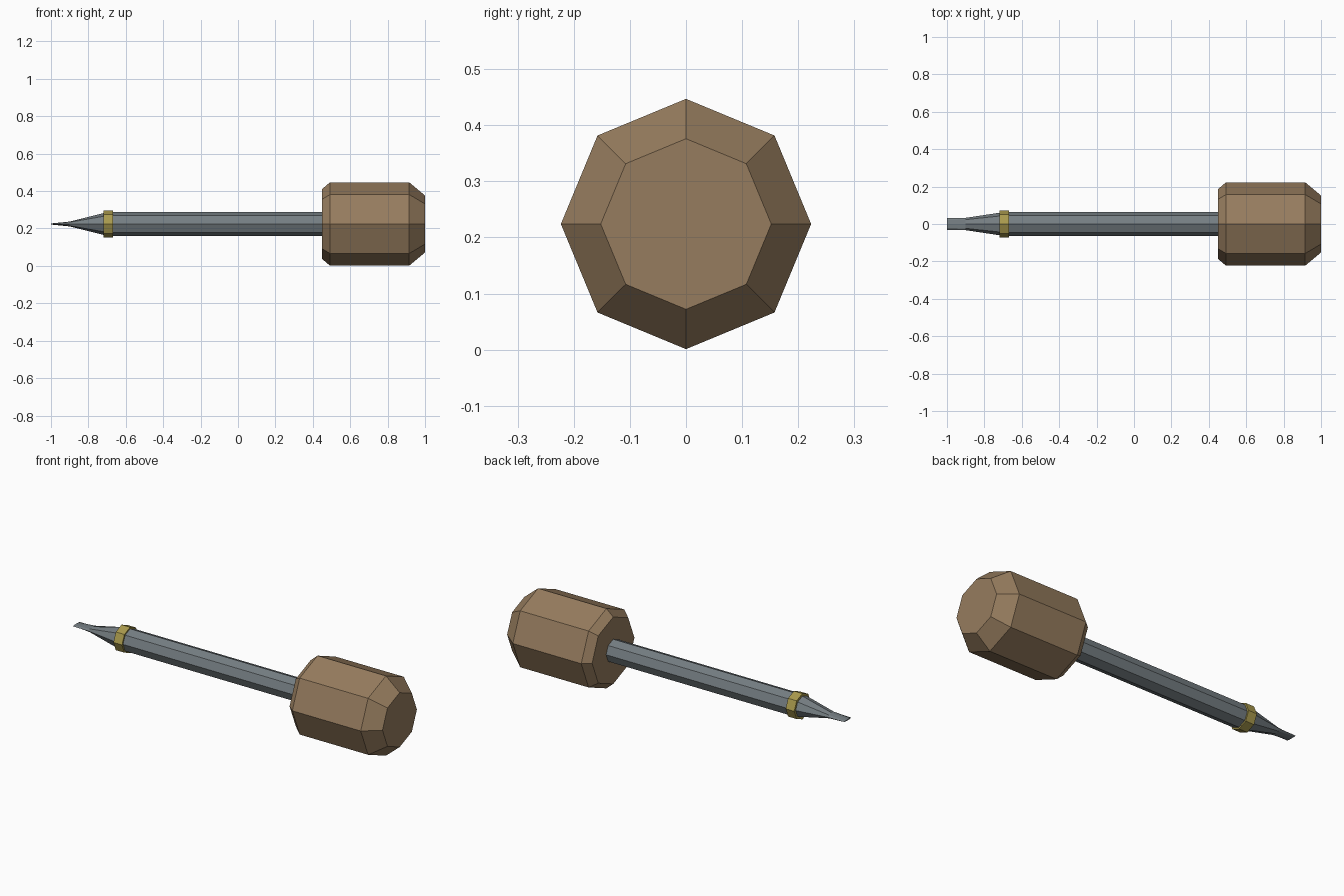
import bpy, bmesh, math

if "Cube" in bpy.data.objects:
    bpy.data.objects.remove(bpy.data.objects["Cube"])

AXIS_Z = 0.224   # height of the tool's long axis
SIDES = 8


def material(name, rgb):
    m = bpy.data.materials.new(name)
    m.diffuse_color = (*rgb, 1.0)
    m.use_nodes = True
    m.node_tree.nodes["Principled BSDF"].inputs["Base Color"].default_value = m.diffuse_color
    return m


def loft(name, sections, mat):
    """Octagonal loft along x; each section is (x, half width in y, half height in z)."""
    bm = bmesh.new()
    rings = []
    for x, ry, rz in sections:
        rings.append([bm.verts.new((x, ry * math.cos(a), AXIS_Z + rz * math.sin(a)))
                      for a in (2 * math.pi * i / SIDES for i in range(SIDES))])
    for lo, hi in zip(rings, rings[1:]):
        for i in range(SIDES):
            j = (i + 1) % SIDES
            bm.faces.new((lo[i], lo[j], hi[j], hi[i]))
    bm.faces.new(rings[0])
    bm.faces.new(rings[-1])
    bmesh.ops.recalc_face_normals(bm, faces=bm.faces)
    mesh = bpy.data.meshes.new(name)
    bm.to_mesh(mesh)
    bm.free()
    mesh.materials.append(mat)
    obj = bpy.data.objects.new(name, mesh)
    bpy.context.collection.objects.link(obj)
    return obj


wood = material("brown wood", (0.305, 0.202, 0.112))
steel = material("grey steel", (0.180, 0.209, 0.225))
brass = material("yellow brass", (0.400, 0.325, 0.075))

# Chamfered handle
loft("handle", [(x, r, r) for x, r in
                ((0.45, 0.187), (0.492, 0.223), (0.915, 0.223), (1.0, 0.152))], wood)

# Shaft, tapering to a flat blade
loft("shaft_and_blade", [(0.46, 0.063, 0.063), (-0.70, 0.063, 0.063),
                         (-0.90, 0.033, 0.013), (-1.0, 0.031, 0.003)], steel)

# Collar band where the blade begins
loft("collar", [(-0.72, 0.072, 0.072), (-0.667, 0.072, 0.072)], brass)
